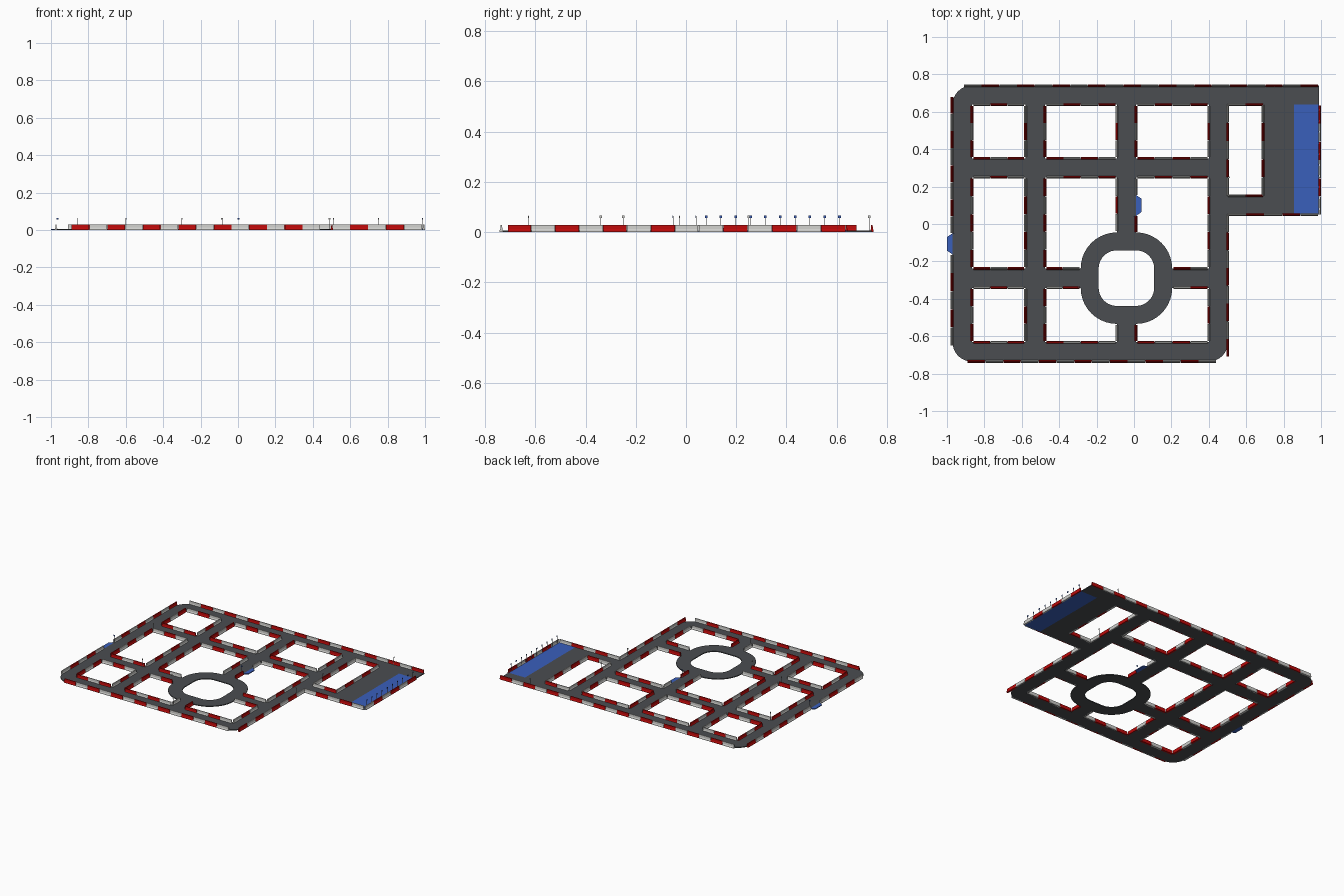
import bpy, bmesh, math
from mathutils import Vector

if "Cube" in bpy.data.objects:
    bpy.data.objects.remove(bpy.data.objects["Cube"])

def mat(name, rgb):
    m = bpy.data.materials.new(name)
    m.diffuse_color = (*rgb, 1)
    m.use_nodes = True
    m.node_tree.nodes["Principled BSDF"].inputs["Base Color"].default_value = m.diffuse_color
    return m

ASPHALT = mat("asphalt grey", (0.07, 0.075, 0.082))
BLUE = mat("bay blue", (0.042, 0.115, 0.50))
RED = mat("barrier red", (0.50, 0.003, 0.003))
WHITE = mat("barrier white", (0.62, 0.62, 0.60))
STEEL = mat("pole grey", (0.22, 0.22, 0.23))

ROAD_H = 0.006
# Road edges: x of vertical roads, y of horizontal roads
X = [(-0.97, -0.866), (-0.58, -0.476), (-0.092, 0.011), (0.40, 0.502)]
Y = [(-0.735, -0.632), (-0.341, -0.238), (0.249, 0.351), (0.638, 0.74)]
CX, CY, S = -0.0405, -0.2895, 0.0515          # roundabout centre, half road width
R_OUT, R_IN = 0.193, 0.097
BAY = (0.856, 0.99, 0.05, 0.638)              # parking strip x0, x1, y0, y1
EXIT_Y = (0.05, 0.152)
LOT_X = 0.69

def arc(cx, cy, r, a0, a1, n=10):
    return [(cx + r * math.cos(math.radians(a0 + (a1 - a0) * i / n)),
             cy + r * math.sin(math.radians(a0 + (a1 - a0) * i / n))) for i in range(n + 1)]

def plate(name, loops, m):
    """Flat slab from an outline and its holes."""
    cu = bpy.data.curves.new(name, 'CURVE')
    cu.dimensions = '2D'
    cu.fill_mode = 'BOTH'
    cu.extrude = ROAD_H / 2
    for pts in loops:
        sp = cu.splines.new('POLY')
        sp.points.add(len(pts) - 1)
        for p, (x, y) in zip(sp.points, pts):
            p.co = (x, y, 0, 1)
        sp.use_cyclic_u = True
    tmp = bpy.data.objects.new(name + "_outline", cu)
    bpy.context.collection.objects.link(tmp)
    me = bpy.data.meshes.new_from_object(tmp)
    bpy.data.objects.remove(tmp)
    for v in me.vertices:
        v.co.z += ROAD_H / 2
    me.materials.clear()
    me.materials.append(m)
    for p in me.polygons:
        p.use_smooth = False
        p.material_index = 0
    ob = bpy.data.objects.new(name, me)
    bpy.context.collection.objects.link(ob)

def rect(x0, x1, y0, y1):
    return [(x0, y0), (x1, y0), (x1, y1), (x0, y1)]

# Road network: outer outline, then the blocks as holes
x0, x1 = X[0][0], X[3][1]
y0, y1 = Y[0][0], Y[3][1]
r = 0.102
outline = (arc(x0 + r, y1 - r, r, 90, 180) + arc(x0 + r, y0 + r, r, 180, 270)
           + arc(x1 - r, y0 + r, r, 270, 360)
           + [(x1, BAY[2]), (BAY[0], BAY[2]), (BAY[0], BAY[3]), (BAY[1], BAY[3]), (BAY[1], y1)])
blocks = [(i, j) for i in range(3) for j in range(3)]
holes = []
for i, j in blocks:
    a, b, c, d = X[i][1], X[i + 1][0], Y[j][1], Y[j + 1][0]
    if i == 0 or j == 2:
        holes.append(rect(a, b, c, d))
    else:                                     # blocks bitten by the roundabout
        sx, sy = (-1 if i == 1 else 1), (-1 if j == 0 else 1)
        bx, by = (a, b)[sx > 0], (c, d)[sy > 0]
        bite = [(CX + sx * (S + u), CY + sy * (S + v)) for u, v in arc(0, 0, R_OUT, 0, 90)]
        holes.append([(bx, by), (bx, CY + sy * S)] + bite + [(CX + sx * S, by)])
holes.append(rect(X[3][1], LOT_X, EXIT_Y[1], Y[3][0]))
island = []
for k, (sx, sy) in enumerate([(1, 1), (-1, 1), (-1, -1), (1, -1)]):
    island += arc(CX + sx * S, CY + sy * S, R_IN, 90 * k, 90 * k + 90)
holes.append(island)
plate("road_network", [outline] + holes, ASPHALT)

# Blue parking strip and two bus bays
plate("parking_strip", [rect(*BAY)], BLUE)
plate("west_bus_bay", [[(x0, -0.05), (-1, -0.07), (-1, -0.142), (x0, -0.163)]], BLUE)
plate("centre_bus_bay", [[(0.011, 0.155), (0.011, 0.043), (0.04, 0.064), (0.04, 0.136)]], BLUE)

# Barriers: runs of alternating red and white wedge-profile segments
PROFILE = [(-0.007, 0), (0.007, 0), (0.007, 0.006), (0.004, 0.012),
           (0.003, 0.028), (-0.003, 0.028), (-0.004, 0.012), (-0.007, 0.006)]
SEG = 0.095

def barrier(bm, p, q, phase=0):
    p, q = Vector((*p, 0)), Vector((*q, 0))
    t = (q - p).normalized()
    nrm = Vector((-t.y, t.x, 0))
    n = max(1, round((q - p).length / SEG))
    step = (q - p) / n
    for k in range(n):
        s, e = p + step * k + t * 0.001, p + step * (k + 1) - t * 0.001
        A, B = [[bm.verts.new(o + nrm * u + Vector((0, 0, z))) for u, z in PROFILE] for o in (s, e)]
        m = len(A)
        fs = [bm.faces.new((A[w], A[(w + 1) % m], B[(w + 1) % m], B[w])) for w in range(m)]
        fs += [bm.faces.new(A[::-1]), bm.faces.new(B)]
        for f in fs:
            f.material_index = (k + phase) % 2

def finish(name, bm, mats):
    bmesh.ops.recalc_face_normals(bm, faces=bm.faces)
    me = bpy.data.meshes.new(name)
    bm.to_mesh(me)
    bm.free()
    for m in mats:
        me.materials.append(m)
    bpy.context.collection.objects.link(bpy.data.objects.new(name, me))

bm = bmesh.new()                              # around the outside
for p, q, ph in [((-0.91, y1), (0.985, y1), 1), ((-0.89, y0), (0.44, y0), 0),
                 ((x0 - 0.003, 0.68), (x0 - 0.003, -0.05), 0),
                 ((x0 - 0.003, -0.165), (x0 - 0.003, -0.65), 1),
                 ((x1, -0.71), (x1, 0.05), 0),
                 ((x1, EXIT_Y[0]), (0.985, EXIT_Y[0]), 1),
                 ((0.993, 0.05), (0.993, 0.635), 1)]:
    barrier(bm, p, q, ph)
finish("outer_barriers", bm, [RED, WHITE])

bm = bmesh.new()                              # around each block
for i, j in blocks:
    a, b, c, d = X[i][1], X[i + 1][0], Y[j][1], Y[j + 1][0]
    xa, xb, yc, yd = a, b, c, d               # shortened ends beside the roundabout
    near_x = near_y = None
    if i > 0 and j < 2:
        near_x, near_y = (b if i == 1 else a), (d if j == 0 else c)
        if i == 1: xb = CX - S - R_OUT
        else: xa = CX + S + R_OUT
        if j == 0: yd = CY - S - R_OUT
        else: yc = CY + S + R_OUT
    for y in (c, d):
        u, v = (xa, xb) if y == near_y else (a, b)
        barrier(bm, (u + 0.006, y), (v - 0.006, y), 0 if y == c else 1)
    for x in (a, b):
        u, v = (yc, yd) if x == near_x else (c, d)
        if (i, j) == (2, 1) and x == a:       # gap at the centre bus bay
            barrier(bm, (x, u), (x, 0.043))
            barrier(bm, (x, 0.155), (x, v - 0.006), 1)
        else:
            barrier(bm, (x, u + 0.006), (x, v - 0.006), 0 if x == a else 1)
for p, q in [((x1, 0.152), (x1, 0.638)), ((LOT_X, 0.152), (LOT_X, 0.638)),
             ((x1, 0.152), (LOT_X, 0.152)), ((x1, 0.638), (LOT_X, 0.638))]:
    barrier(bm, p, q, 1)
finish("block_barriers", bm, [RED, WHITE])

# Signs: thin pole with a small square plate
def box(bm, c, size, mi):
    vs = bmesh.ops.create_cube(bm, size=1)['verts']
    for v in vs:
        v.co = Vector(c) + Vector([a * s for a, s in zip(v.co, size)])
    for f in {f for v in vs for f in v.link_faces}:
        f.material_index = mi

def signs(name, spots, facing_x, m):
    bm = bmesh.new()
    for x, y in spots:
        box(bm, (x, y, 0.032), (0.002, 0.002, 0.064), 0)
        size = (0.002, 0.01, 0.01) if facing_x else (0.01, 0.002, 0.01)
        off = 0.002
        box(bm, (x + off * facing_x, y - off * (not facing_x), 0.06), size, 1)
    finish(name, bm, [STEEL, m])

signs("parking_signs", [(0.985, 0.08 + 0.059 * k) for k in range(10)], True, BLUE)
signs("bus_stop_signs", [(-0.965, -0.05), (0.003, 0.04)], False, BLUE)
signs("cross_road_signs", [(-0.085, -0.625), (0.49, -0.025)], False, WHITE)
signs("side_road_signs", [(-0.3, -0.34), (-0.6, -0.25), (-0.86, 0.25), (0.51, 0.25), (0.75, 0.73)],
      True, WHITE)
